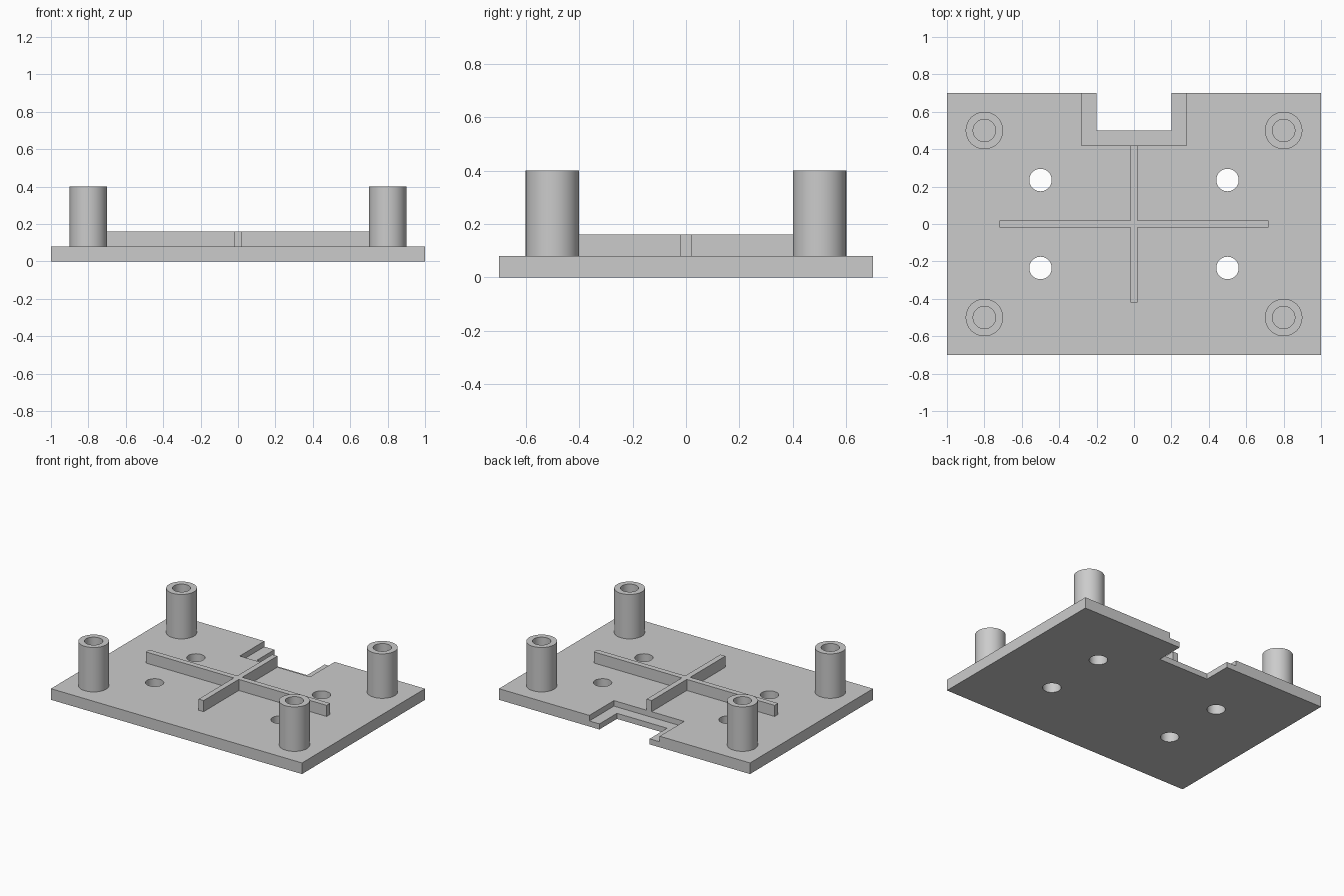
import bpy, bmesh, math

cube = bpy.data.objects.get("Cube")
if cube:
    bpy.data.objects.remove(cube, do_unlink=True)

grey = bpy.data.materials.new("light grey")
grey.use_nodes = True
colour = (0.6, 0.6, 0.6, 1)
grey.diffuse_color = colour
grey.node_tree.nodes["Principled BSDF"].inputs["Base Color"].default_value = colour

THICK, STEP, RIB_TOP, POST_TOP = 0.08, 0.04, 0.16, 0.40


def finish(name, bm):
    bmesh.ops.recalc_face_normals(bm, faces=bm.faces)
    mesh = bpy.data.meshes.new(name)
    bm.to_mesh(mesh)
    bm.free()
    mesh.materials.append(grey)
    obj = bpy.data.objects.new(name, mesh)
    bpy.context.collection.objects.link(obj)
    return obj


def prism(name, outline, z0, z1):
    """Extrude a flat outline from z0 up to z1."""
    bm = bmesh.new()
    face = bm.faces.new([bm.verts.new((x, y, z0)) for x, y in outline])
    top = bmesh.ops.extrude_face_region(bm, geom=[face])["geom"]
    verts = [v for v in top if isinstance(v, bmesh.types.BMVert)]
    bmesh.ops.translate(bm, verts=verts, vec=(0, 0, z1 - z0))
    return finish(name, bm)


def box(name, x0, x1, y0, y1, z0, z1):
    return prism(name, [(x0, y0), (x1, y0), (x1, y1), (x0, y1)], z0, z1)


def disc(x, y, r, n=64):
    return [(x + r * math.cos(i * math.tau / n), y + r * math.sin(i * math.tau / n))
            for i in range(n)]


def smooth(obj):
    bpy.ops.object.select_all(action="DESELECT")
    obj.select_set(True)
    bpy.context.view_layer.objects.active = obj
    bpy.ops.object.shade_smooth_by_angle(angle=math.radians(30))


def cut(obj, cutter):
    """Subtract the cutter, then remove it."""
    mod = obj.modifiers.new("cut", "BOOLEAN")
    mod.operation, mod.solver, mod.object = "DIFFERENCE", "EXACT", cutter
    bpy.ops.object.select_all(action="DESELECT")
    bpy.context.view_layer.objects.active = obj
    obj.select_set(True)
    bpy.ops.object.modifier_apply(modifier=mod.name)
    bpy.data.objects.remove(cutter, do_unlink=True)


# Base plate with the rear notch, its lowered ledge and four through holes
plate = box("base_plate", -1, 1, -0.7, 0.7, 0, THICK)
cut(plate, box("notch_cutter", -0.2, 0.2, 0.5, 0.8, -0.1, 0.2))
cut(plate, box("ledge_cutter", -0.28, 0.28, 0.42, 0.8, STEP, 0.2))
corners = [(sx, sy) for sx in (-1, 1) for sy in (-1, 1)]
for sx, sy in corners:
    cut(plate, prism("hole_cutter", disc(sx * 0.5, sy * 0.235, 0.06), -0.1, 0.2))
smooth(plate)

# Crossed stiffening ribs, one outline
a, b, w = 0.72, 0.42, 0.02
prism("cross_ribs", [(-a, -w), (-w, -w), (-w, -b), (w, -b), (w, -w), (a, -w),
                     (a, w), (w, w), (w, b), (-w, b), (-w, w), (-a, w)],
      THICK, RIB_TOP)

# Hollow standoff posts
for sx, sy in corners:
    name = ("front" if sy < 0 else "back") + ("_left" if sx > 0 else "_right") + "_post"
    x, y = sx * 0.8, sy * 0.5
    post = prism(name, disc(x, y, 0.1), THICK, POST_TOP)
    cut(post, prism("bore_cutter", disc(x, y, 0.06), THICK - 0.1, POST_TOP + 0.1))
    smooth(post)
